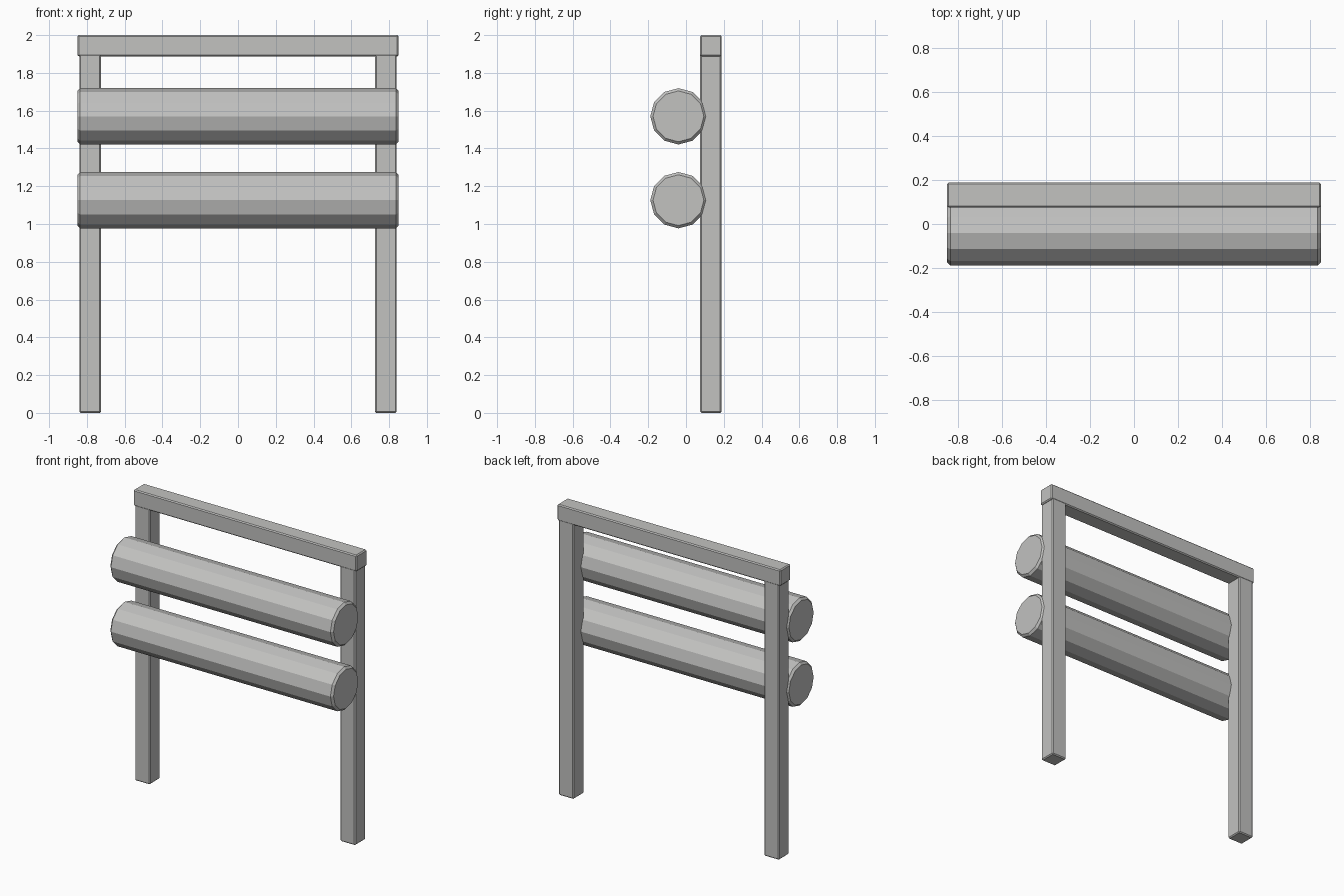
import bpy
import math

cube = bpy.data.objects.get("Cube")
if cube:
    bpy.data.objects.remove(cube, do_unlink=True)

grey = bpy.data.materials.new("plain grey")
grey.use_nodes = True
colour = (0.54, 0.54, 0.53, 1)
grey.diffuse_color = colour
grey.node_tree.nodes["Principled BSDF"].inputs["Base Color"].default_value = colour


def finish(obj, name, bevel):
    """Name, colour and chamfer a part."""
    obj.name = name
    obj.data.materials.append(grey)
    bpy.ops.object.transform_apply(location=False, rotation=True, scale=True)
    mod = obj.modifiers.new("chamfer", 'BEVEL')
    mod.width = bevel
    mod.segments = 1
    mod.limit_method = 'ANGLE'
    mod.angle_limit = math.radians(40)


def beam(name, low, high):
    """Chamfered square bar between two corners."""
    centre = [(a + b) / 2 for a, b in zip(low, high)]
    bpy.ops.mesh.primitive_cube_add(size=1, location=centre)
    obj = bpy.context.object
    obj.scale = [b - a for a, b in zip(low, high)]
    finish(obj, name, 0.007)


def roller(name, z):
    """Twelve-sided bar lying along x, with chamfered ends."""
    bpy.ops.mesh.primitive_cylinder_add(
        vertices=12, radius=0.149, depth=1.7,
        location=(0, -0.04, z), rotation=(0, math.pi / 2, 0))
    finish(bpy.context.object, name, 0.014)


# Frame
back, front = 0.188, 0.075
beam("left_post", (0.725, front, 0), (0.84, back, 1.9))
beam("right_post", (-0.84, front, 0), (-0.725, back, 1.9))
beam("top_rail", (-0.85, front, 1.888), (0.85, back + 0.001, 2))

# Round bars fixed to the front of the posts
roller("upper_bar", 1.57)
roller("lower_bar", 1.126)
